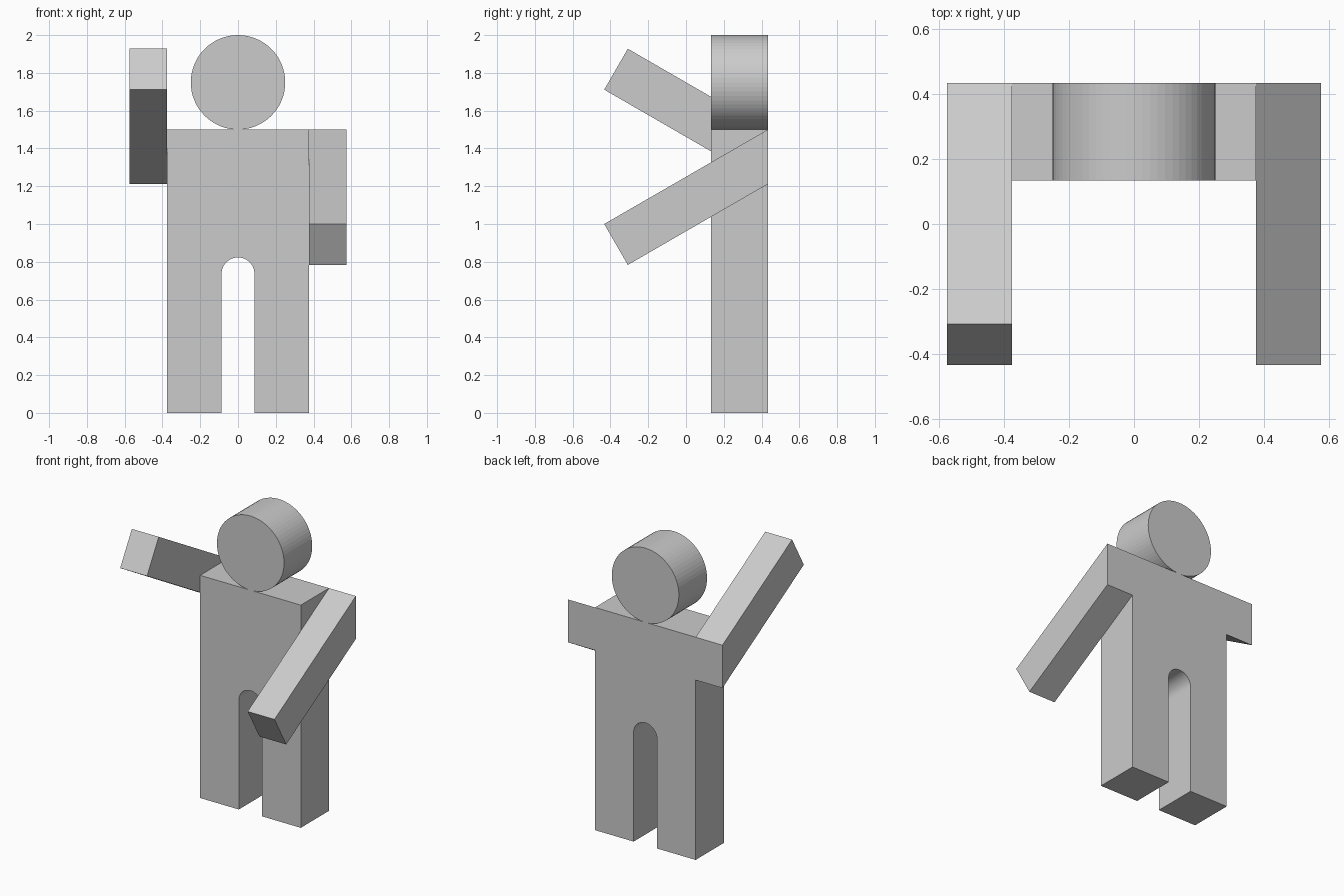
import bpy, bmesh
from math import cos, sin, pi, radians, tan

if "Cube" in bpy.data.objects:
    bpy.data.objects.remove(bpy.data.objects["Cube"])


def prism(name, profile, place, start, end):
    """Extrude a closed 2D profile between two depths; place maps (u, v, depth) to xyz."""
    bm = bmesh.new()
    a = [bm.verts.new(place(u, v, start)) for u, v in profile]
    b = [bm.verts.new(place(u, v, end)) for u, v in profile]
    bm.faces.new(a)
    bm.faces.new(b[::-1])
    n = len(profile)
    for i in range(n):
        bm.faces.new((a[i], b[i], b[(i + 1) % n], a[(i + 1) % n]))
    bmesh.ops.recalc_face_normals(bm, faces=bm.faces)
    mesh = bpy.data.meshes.new(name)
    bm.to_mesh(mesh)
    bm.free()
    obj = bpy.data.objects.new(name, mesh)
    bpy.context.collection.objects.link(obj)
    return obj


def arc(cx, cz, r, a0, a1, steps):
    return [(cx + r * cos(a0 + (a1 - a0) * i / steps),
             cz + r * sin(a0 + (a1 - a0) * i / steps)) for i in range(steps + 1)]


def front_plane(u, v, d):
    return (u, d, v)


def side_plane(u, v, d):
    return (d, u, v)


FRONT, BACK = 0.133, 0.433
HALF_W, SHOULDER = 0.375, 1.5
GAP, GAP_TOP = 0.087, 0.823

# Torso and legs: one slab with a round-topped gap between the legs
body = [(-HALF_W, 0), (-GAP, 0)]
body += arc(0, GAP_TOP - GAP, GAP, pi, 0, 24)
body += [(GAP, 0), (HALF_W, 0), (HALF_W, SHOULDER), (-HALF_W, SHOULDER)]
prism("torso_and_legs", body, front_plane, FRONT, BACK)

# Head: upright disc resting on the shoulders
prism("head", arc(0, 1.75, 0.25, -pi / 2, 3 * pi / 2, 64)[:-1], front_plane, FRONT, BACK)

# Arms: bars tilted 30 degrees, cut flush with the back; one lowered, one raised
slope = radians(30)
thick = 0.25
low_back = SHOULDER - thick / cos(slope)
tip_y = -0.433
tip_z = SHOULDER - (BACK - tip_y) * tan(slope)
lowered = [(BACK, SHOULDER), (tip_y, tip_z),
           (tip_y + thick * sin(slope), tip_z - thick * cos(slope)), (BACK, low_back)]
raised = [(y, SHOULDER + low_back - z) for y, z in lowered]
prism("lowered_arm", lowered, side_plane, HALF_W, 0.575)
prism("raised_arm", raised, side_plane, -0.575, -HALF_W)
